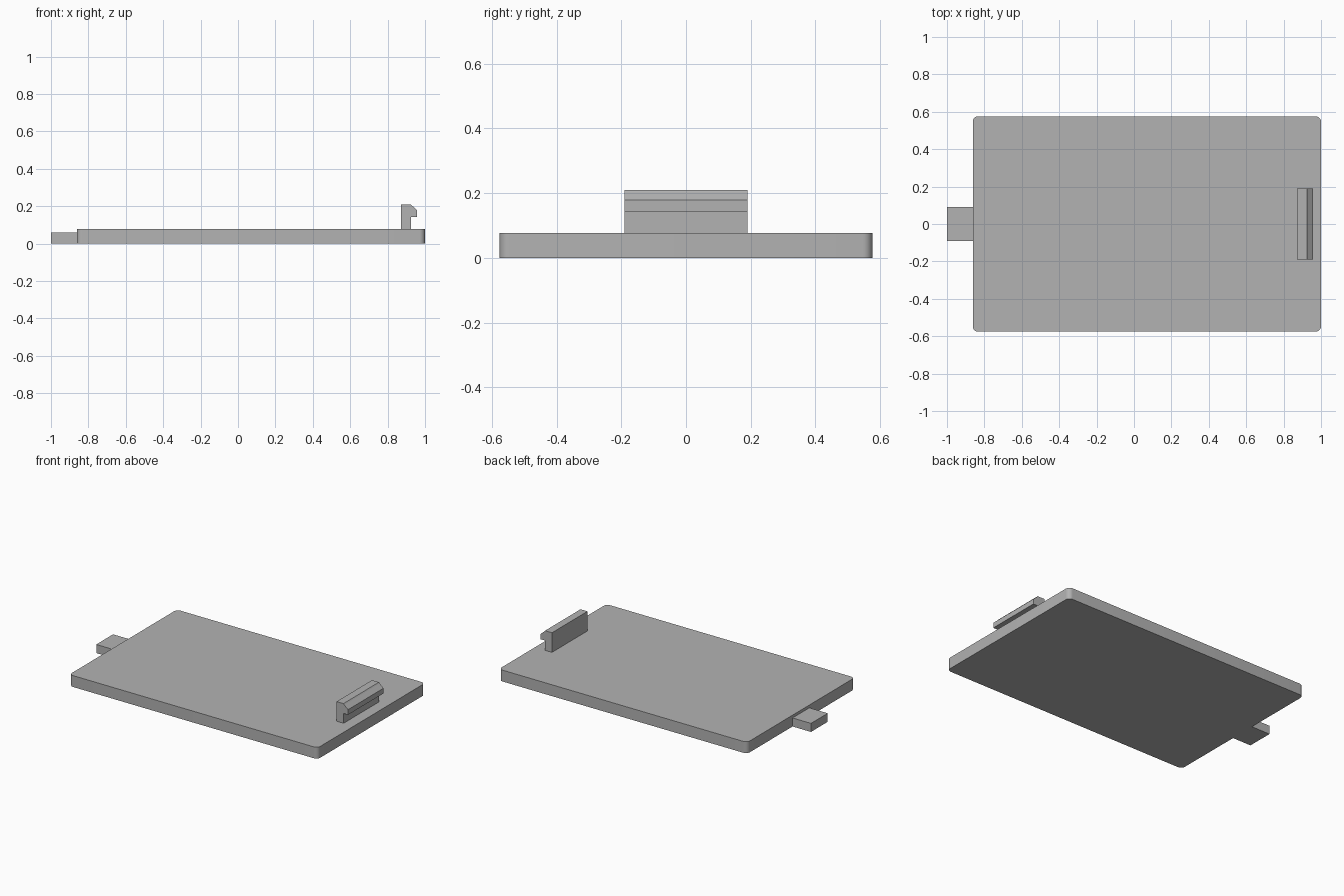
import bpy, math

if "Cube" in bpy.data.objects:
    bpy.data.objects.remove(bpy.data.objects["Cube"])

# Single flat grey
grey = bpy.data.materials.new("plain_grey")
grey.diffuse_color = (0.45, 0.45, 0.45, 1)
grey.use_nodes = True
grey.node_tree.nodes["Principled BSDF"].inputs["Base Color"].default_value = grey.diffuse_color


def extrude(name, outline, depth, place):
    """Extrude a closed 2D outline; place(u, v, w) maps it into space."""
    n = len(outline)
    verts = [place(u, v, w) for w in depth for u, v in outline]
    faces = [tuple(reversed(range(n))), tuple(range(n, 2 * n))]
    faces += [(i, (i + 1) % n, (i + 1) % n + n, i + n) for i in range(n)]
    mesh = bpy.data.meshes.new(name)
    mesh.from_pydata(verts, [], faces)
    mesh.materials.append(grey)
    obj = bpy.data.objects.new(name, mesh)
    bpy.context.collection.objects.link(obj)
    return obj


def rounded_rect(x0, x1, y0, y1, r, steps=8):
    corners = [(x1 - r, y1 - r), (x0 + r, y1 - r), (x0 + r, y0 + r), (x1 - r, y0 + r)]
    points = []
    for k, (cx, cy) in enumerate(corners):
        for s in range(steps + 1):
            a = math.pi / 2 * (k + s / steps)
            points.append((cx + r * math.cos(a), cy + r * math.sin(a)))
    return points


def upright(u, v, w):
    return (u, v, w)


def sideways(u, v, w):
    return (u, -w, v)


# Cover plate with rounded vertical corners
plate = extrude("cover_plate", rounded_rect(-0.862, 1.0, -0.576, 0.576, 0.03),
                (0, 0.077), upright)
bpy.context.view_layer.objects.active = plate
plate.select_set(True)
bpy.ops.object.shade_smooth_by_angle(angle=math.radians(30))

# Locating tab on the left edge
tab = [(-1, -0.09), (-0.862, -0.09), (-0.862, 0.09), (-1, 0.09)]
extrude("locating_tab", tab, (0, 0.058), upright)

# Snap latch: upright wall with an outward chamfered hook
latch = [(0.872, 0.077), (0.925, 0.077), (0.925, 0.143), (0.958, 0.143),
         (0.958, 0.178), (0.930, 0.203), (0.924, 0.21), (0.872, 0.21)]
extrude("snap_latch", latch, (-0.19, 0.19), sideways)
